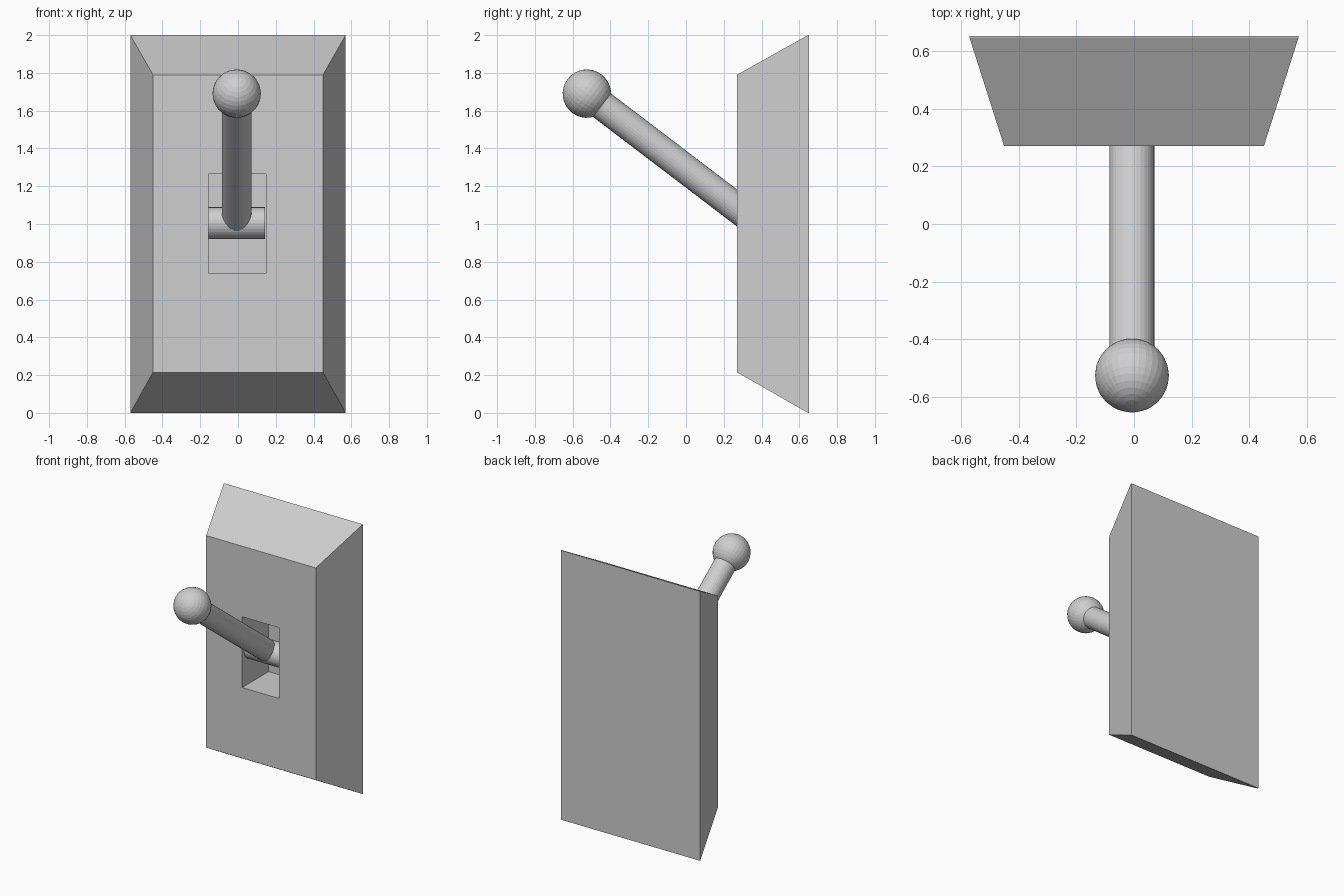
import bpy, bmesh, math
from mathutils import Vector

if "Cube" in bpy.data.objects:
    bpy.data.objects.remove(bpy.data.objects["Cube"])

grey = bpy.data.materials.new("light_grey")
grey.diffuse_color = (0.62, 0.62, 0.62, 1)
grey.use_nodes = True
grey.node_tree.nodes["Principled BSDF"].inputs["Base Color"].default_value = grey.diffuse_color

CX = -0.007                                # lever and slot centre line
PIVOT = Vector((CX, 0.375, 1.005))
BALL = Vector((CX, -0.525, 1.69))


def finish(obj, name):
    obj.name = name
    obj.data.name = name
    obj.data.materials.append(grey)
    return obj


def rod(name, start, end, radius):
    """Round bar between two points."""
    axis = end - start
    bpy.ops.mesh.primitive_cylinder_add(
        vertices=32, radius=radius, depth=axis.length, location=(start + end) / 2,
        rotation=axis.to_track_quat('Z', 'Y').to_euler())
    return finish(bpy.context.object, name)


# Bevelled switch plate with a recessed slot: rectangles (x0, x1, z0, z1, y)
# joined from the back edge forward, then inward to the slot floor
rings = [
    (-0.57, 0.57, 0.0, 2.0, 0.652),        # back
    (-0.57, 0.57, 0.0, 2.0, 0.646),        # thin rim
    (-0.45, 0.45, 0.215, 1.79, 0.27),      # front face
    (-0.155, 0.147, 0.74, 1.265, 0.27),    # slot mouth
    (-0.155, 0.147, 0.74, 1.265, 0.58),    # slot floor
]
bm = bmesh.new()
loops = [[bm.verts.new(p) for p in ((x0, y, z0), (x1, y, z0), (x1, y, z1), (x0, y, z1))]
         for x0, x1, z0, z1, y in rings]
for a, b in zip(loops, loops[1:]):
    for i in range(4):
        j = (i + 1) % 4
        bm.faces.new((a[i], a[j], b[j], b[i]))
bm.faces.new(loops[0])
bm.faces.new(loops[-1])
bmesh.ops.recalc_face_normals(bm, faces=bm.faces)
mesh = bpy.data.meshes.new("switch_plate")
bm.to_mesh(mesh)
bm.free()
plate = bpy.data.objects.new("switch_plate", mesh)
bpy.context.collection.objects.link(plate)
finish(plate, "switch_plate")

# Pivot bar across the slot and the lever rising from it
half = Vector((0.151, 0, 0))
rod("pivot_bar", PIVOT - half, PIVOT + half, 0.084)
rod("lever", PIVOT, BALL, 0.078)

# Ball knob, its pole in line with the lever
bpy.ops.mesh.primitive_uv_sphere_add(
    segments=32, ring_count=16, radius=0.128, location=BALL,
    rotation=(BALL - PIVOT).to_track_quat('Z', 'Y').to_euler())
finish(bpy.context.object, "ball_knob")
